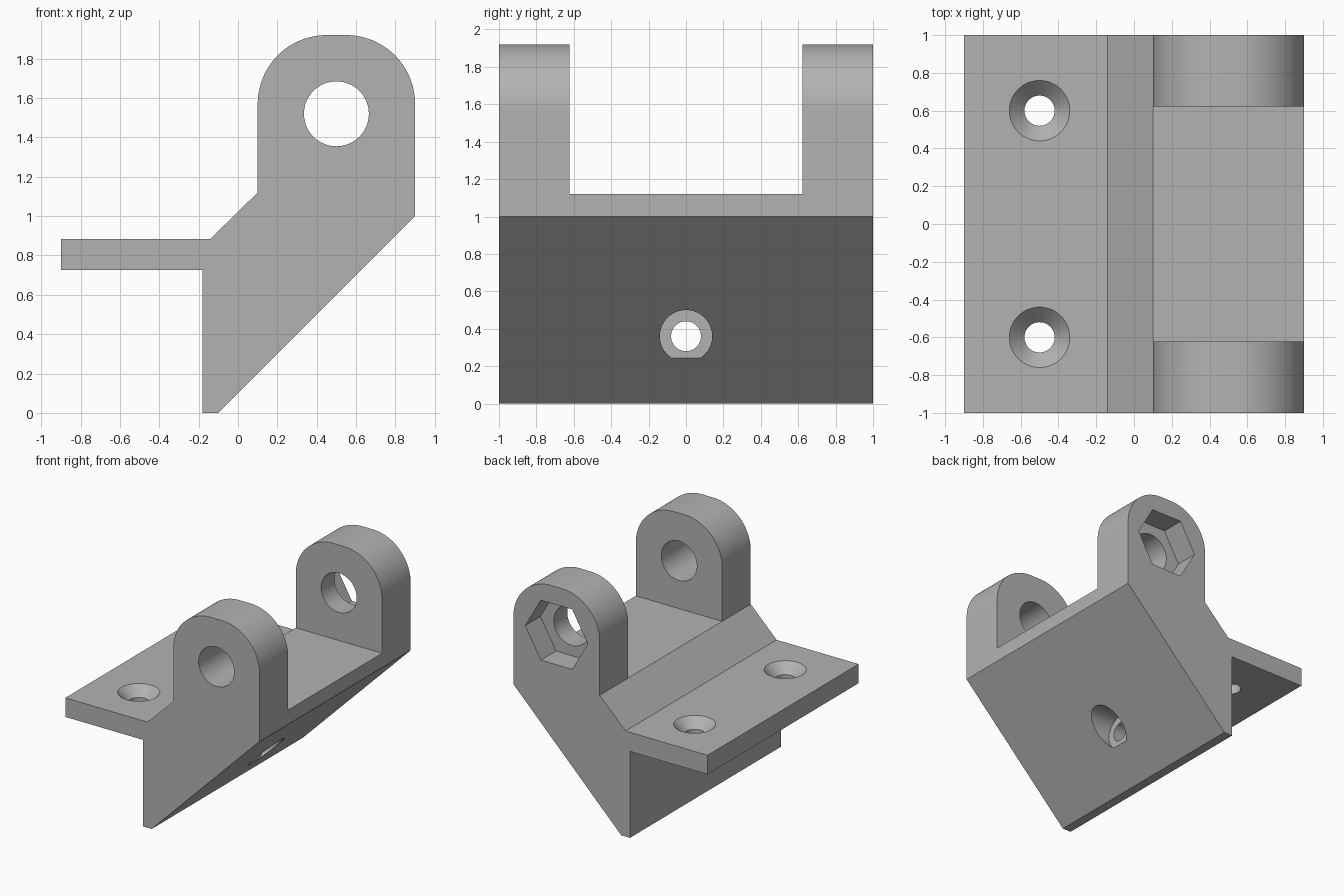
import bpy
import bmesh
from math import cos, sin, pi, radians
from mathutils import Vector, Matrix

if "Cube" in bpy.data.objects:
    bpy.data.objects.remove(bpy.data.objects["Cube"], do_unlink=True)

grey = bpy.data.materials.new("plain grey")
grey.use_nodes = True
colour = (0.45, 0.45, 0.45, 1)
grey.diffuse_color = colour
grey.node_tree.nodes["Principled BSDF"].inputs["Base Color"].default_value = colour


def make_object(name, bm):
    bmesh.ops.recalc_face_normals(bm, faces=bm.faces)
    mesh = bpy.data.meshes.new(name)
    bm.to_mesh(mesh)
    bm.free()
    mesh.materials.append(grey)
    obj = bpy.data.objects.new(name, mesh)
    bpy.context.collection.objects.link(obj)
    return obj


def extrude_profile(name, points, y0, y1):
    bm = bmesh.new()
    face = bm.faces.new([bm.verts.new((x, y0, z)) for x, z in points])
    out = bmesh.ops.extrude_face_region(bm, geom=[face])
    moved = [v for v in out["geom"] if isinstance(v, bmesh.types.BMVert)]
    bmesh.ops.translate(bm, verts=moved, vec=(0, y1 - y0, 0))
    return make_object(name, bm)


def cone_between(name, start, end, r1, r2, sides=64):
    """Cylinder or cone running from start to end."""
    start, end = Vector(start), Vector(end)
    axis = end - start
    turn = Vector((0, 0, 1)).rotation_difference(axis).to_matrix().to_4x4()
    bm = bmesh.new()
    bmesh.ops.create_cone(bm, cap_ends=True, segments=sides, radius1=r1, radius2=r2,
                          depth=axis.length,
                          matrix=Matrix.Translation((start + end) / 2) @ turn)
    return make_object(name, bm)


def cut(body, cutter):
    cutter.hide_render = True
    mod = body.modifiers.new("cut", "BOOLEAN")
    mod.operation, mod.solver, mod.object = "DIFFERENCE", "EXACT", cutter
    bpy.context.view_layer.objects.active = body
    bpy.ops.object.modifier_apply(modifier=mod.name)
    bpy.data.objects.remove(cutter, do_unlink=True)


def arc(cx, cz, r, a0, a1, steps=24):
    angles = [radians(a0 + (a1 - a0) * i / steps) for i in range(steps + 1)]
    return [(cx + r * cos(a), cz + r * sin(a)) for a in angles]


# Bracket body: flange, wedge and rounded lug in one side profile
profile = [(-0.9, 0.725), (-0.18, 0.725), (-0.18, 0), (-0.1, 0), (0.9, 1.0)]
profile += arc(0.55, 1.57, 0.35, 0, 90) + arc(0.45, 1.57, 0.35, 90, 180)
profile += [(0.1, 1.12), (-0.14, 0.885), (-0.9, 0.885)]
bracket = extrude_profile("hinge_bracket", profile, -1, 1)

# Gap between the two lugs
cut(bracket, extrude_profile("lug_gap", [(-0.1, 1.12), (1.1, 1.12), (1.1, 2.2), (-0.1, 2.2)],
                             -0.622, 0.622))

# Pivot hole through both lugs, with a hexagonal nut pocket at the back
cut(bracket, cone_between("pivot_hole", (0.5, -1.2, 1.52), (0.5, 1.2, 1.52), 0.165, 0.165))
hexagon = [(0.5 + 0.29 * cos(i * pi / 3), 1.52 + 0.29 * sin(i * pi / 3)) for i in range(6)]
cut(bracket, extrude_profile("nut_pocket", hexagon, 0.8, 1.1))

# Countersunk screw holes in the flange
for y in (-0.6, 0.6):
    cut(bracket, cone_between("screw_hole", (-0.5, y, 0.6), (-0.5, y, 1), 0.08, 0.08))
    cut(bracket, cone_between("countersink", (-0.5, y, 0.795), (-0.5, y, 0.895), 0.07, 0.17))

# Counterbored screw hole through the wedge
cut(bracket, cone_between("wedge_hole", (-0.4, 0, 0.36), (0.6, 0, 0.36), 0.08, 0.08))
cut(bracket, cone_between("counterbore", (0.143, 0, 0.36), (0.7, 0, 0.36), 0.14, 0.14))

bpy.ops.object.select_all(action="DESELECT")
bracket.select_set(True)
bpy.context.view_layer.objects.active = bracket
bpy.ops.object.shade_smooth_by_angle(angle=radians(25))
